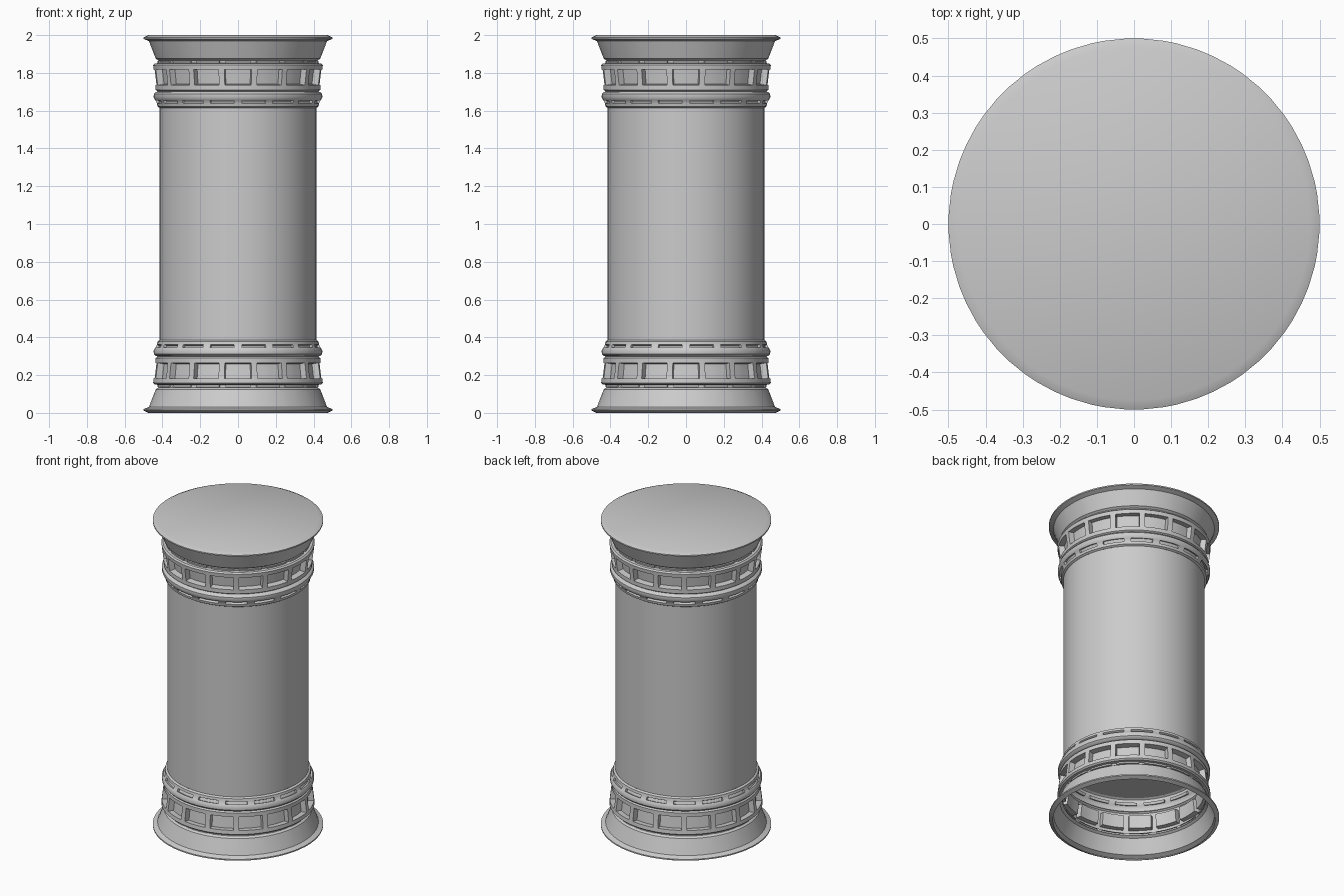
import bpy, bmesh, math
from mathutils import Matrix

if "Cube" in bpy.data.objects:
    bpy.data.objects.remove(bpy.data.objects["Cube"])

PANELS = 16
STEP = 360 / PANELS
# angular breaks in one panel: window spans the first three columns,
# slot is centred half a step further round
BREAKS = (-9.2, -2.75, 2.75, 9.2)
WINDOW_COLS = (0, 1, 2)
SLOT_COLS = (2, 3, 4)

# (radius, height) of the base, from the floor rim up to the shaft
PROFILE = [
    (0.475, 0.0), (0.5, 0.012), (0.5, 0.02), (0.472, 0.032),
    (0.465, 0.05), (0.436, 0.125), (0.42, 0.135), (0.418, 0.148),
    (0.441, 0.15), (0.45, 0.158), (0.447, 0.182), (0.437, 0.265),
    (0.437, 0.29), (0.425, 0.298), (0.437, 0.302), (0.446, 0.312),
    (0.447, 0.328), (0.441, 0.341), (0.438, 0.345), (0.43, 0.362),
    (0.427, 0.378), (0.415, 0.385),
]
TAB_ROW, WINDOW_ROW, SLOT_ROW = 6, 10, 18


def finish(bm, name, angle=30):
    mesh = bpy.data.meshes.new(name)
    bm.to_mesh(mesh)
    bm.free()
    ob = bpy.data.objects.new(name, mesh)
    bpy.context.collection.objects.link(ob)
    bpy.ops.object.select_all(action='DESELECT')
    ob.select_set(True)
    bpy.context.view_layer.objects.active = ob
    bpy.ops.object.shade_smooth_by_angle(angle=math.radians(angle))
    return ob


def collar(name, flip=False):
    """Turned collar with recessed windows and slots; flip makes the capital."""
    bm = bmesh.new()
    angles = [math.radians(-90 + p * STEP + b) for p in range(PANELS) for b in BREAKS]
    n = len(angles)
    rows = [[bm.verts.new((r * math.cos(a), r * math.sin(a), z)) for a in angles]
            for r, z in PROFILE]
    grid = [[bm.faces.new((lo[j], lo[(j + 1) % n], hi[(j + 1) % n], hi[j]))
             for j in range(n)] for lo, hi in zip(rows, rows[1:])]
    bm.normal_update()

    def recess(row, cols, rim, depth):
        faces = [grid[row][(p * 4 + c) % n] for p in range(PANELS) for c in cols]
        bmesh.ops.inset_region(bm, faces=faces, thickness=rim, depth=depth,
                               use_even_offset=True)

    recess(WINDOW_ROW, WINDOW_COLS, 0.002, -0.035)
    recess(SLOT_ROW, SLOT_COLS, 0.001, -0.015)
    recess(TAB_ROW, WINDOW_COLS, 0.001, 0.008)

    # flat lid closes the top of the capital
    if flip:
        bm.faces.new(list(reversed(rows[0])))
        bm.transform(Matrix.Translation((0, 0, 2)) @ Matrix.Diagonal((1, 1, -1, 1)))
        bmesh.ops.reverse_faces(bm, faces=bm.faces[:])
    return finish(bm, name)


# Plain shaft
bm = bmesh.new()
bmesh.ops.create_cone(bm, cap_ends=True, segments=64, radius1=0.415, radius2=0.415,
                      depth=1.23, matrix=Matrix.Translation((0, 0, 1)))
finish(bm, "shaft")

# Base and mirrored capital
collar("base_collar")
collar("top_collar", flip=True)
